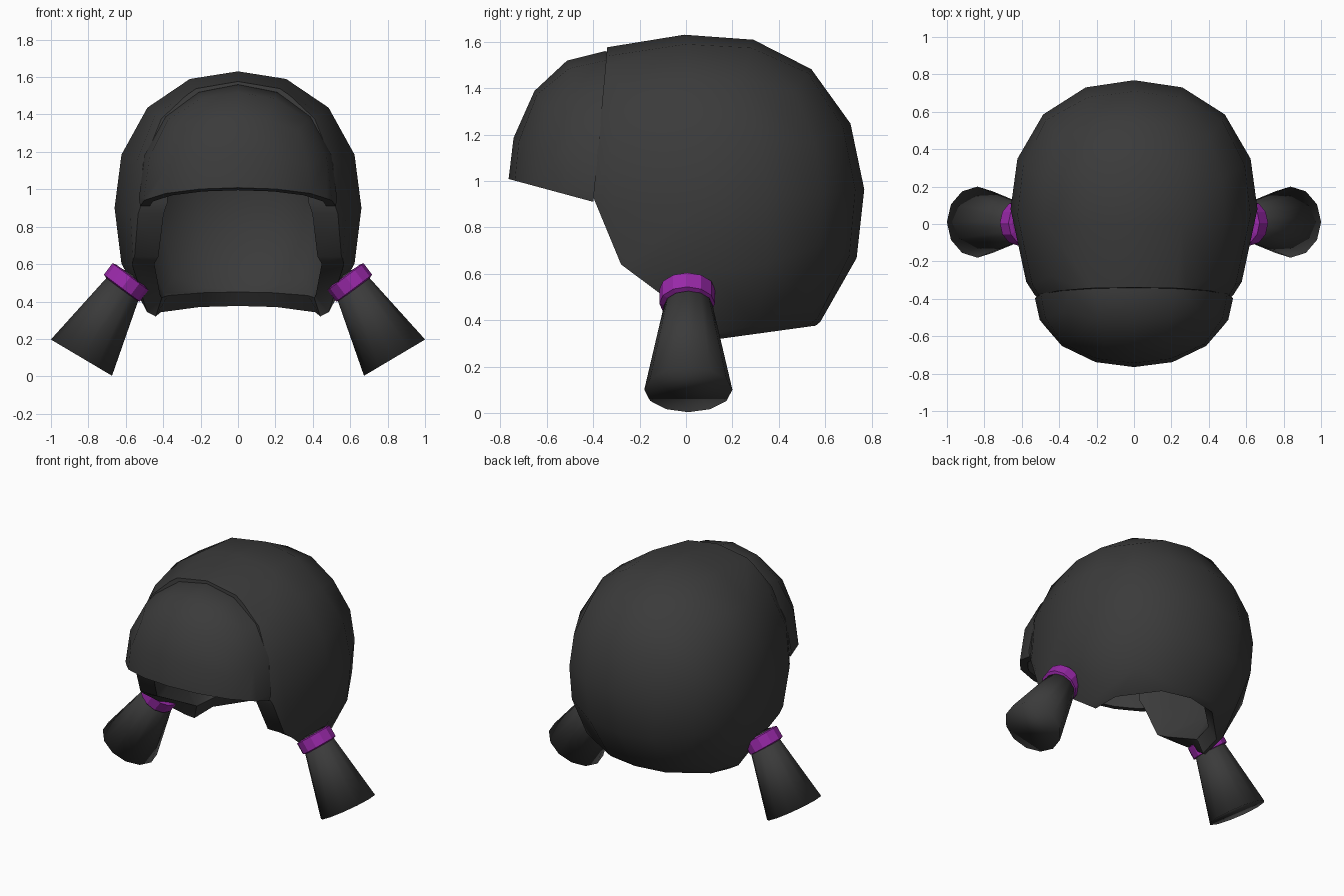
import bpy, bmesh, math
from mathutils import Vector

if "Cube" in bpy.data.objects:
    bpy.data.objects.remove(bpy.data.objects["Cube"])


def material(name, rgb):
    m = bpy.data.materials.new(name)
    m.diffuse_color = (*rgb, 1)
    m.use_nodes = True
    m.node_tree.nodes["Principled BSDF"].inputs["Base Color"].default_value = m.diffuse_color
    return m


charcoal = material("charcoal hair", (0.043, 0.043, 0.043))
purple = material("purple band", (0.32, 0.022, 0.40))


def finish(bm, name, mat, smooth):
    bmesh.ops.recalc_face_normals(bm, faces=bm.faces)
    mesh = bpy.data.meshes.new(name)
    bm.to_mesh(mesh)
    bm.free()
    mesh.materials.append(mat)
    for p in mesh.polygons:
        p.use_smooth = smooth
    obj = bpy.data.objects.new(name, mesh)
    bpy.context.collection.objects.link(obj)
    return obj


def dome(centre, rx, ry, rz, power, taper, lean, outline):
    """Rounded-cube dome trimmed by side-view (y, z) lines.
    ry = (front, back) radii, rz = (lower, upper) radii, lean tips the crown forward."""
    bm = bmesh.new()
    bmesh.ops.create_cube(bm, size=2)
    bmesh.ops.subdivide_edges(bm, edges=bm.edges, cuts=3, use_grid_fill=True)
    for v in bm.verts:
        d = Vector([math.tan(c * math.pi / 4) for c in v.co])
        a = math.radians(lean)
        d = Vector((d.x, d.y * math.cos(a) - d.z * math.sin(a),
                    d.y * math.sin(a) + d.z * math.cos(a)))
        d /= sum(abs(c) ** power for c in d) ** (1 / power)
        x, y, z = d.x * rx, d.y * ry[d.y > 0], d.z * rz[d.z > 0]
        if y < 0:
            x *= 1 - taper * y * y
        elif z < 0:
            y *= 1 - 0.35 * z * z       # nape tucks in
        v.co = Vector((x, y, z)) + Vector(centre)
    for (y0, z0), (y1, z1) in zip(outline, outline[1:]):
        bmesh.ops.bisect_plane(bm, geom=bm.verts[:] + bm.edges[:] + bm.faces[:],
                               plane_co=(0, y0, z0), plane_no=(0, z1 - z0, y0 - y1),
                               clear_outer=True)
    bmesh.ops.remove_doubles(bm, verts=bm.verts, dist=0.008)
    return bm


def shell(name, outer, inner):
    """Join an outer and an inner dome along their open rims."""
    temp = bpy.data.meshes.new("inner")
    inner.to_mesh(temp)
    inner.free()
    outer.from_mesh(temp)
    bpy.data.meshes.remove(temp)
    bmesh.ops.bridge_loops(outer, edges=[e for e in outer.edges if e.is_boundary])
    obj = finish(outer, name, charcoal, True)
    bpy.context.view_layer.objects.active = obj
    obj.select_set(True)
    bpy.ops.object.shade_smooth_by_angle(angle=math.radians(40))
    obj.select_set(False)


# Main hair cap, open at the face and the neck
shell("hair_cap",
      dome((0, 0.08, 0.9), 0.66, (1.0, 0.69), (0.76, 0.732), 2.25, 0.5, 5,
           [(-0.34, 1.57), (-0.40, 0.93), (-0.28, 0.64), (0.15, 0.32), (0.55, 0.375)]),
      dome((0, 0.08, 0.9), 0.555, (0.9, 0.59), (0.66, 0.635), 2.25, 0.85, 5,
           [(-0.34, 1.57), (-0.40, 0.93), (-0.28, 0.64), (0.13, 0.42), (0.5, 0.45)]))

# Bulging fringe over the forehead
shell("fringe",
      dome((0, -0.35, 0.95), 0.54, (0.422, 0.4), (0.6, 0.61), 2.1, 0, 0,
           [(-0.77, 1.01), (-0.40, 0.91), (-0.335, 1.56)]),
      dome((0, -0.35, 0.95), 0.49, (0.37, 0.35), (0.55, 0.56), 2.1, 0, 0,
           [(-0.77, 1.01), (-0.40, 0.91), (-0.335, 1.56)]))


def lathe(name, origin, axis, profile, sides, mat, smooth):
    """Capped rings along an axis; profile is (distance, radius)."""
    bm = bmesh.new()
    axis = axis.normalized()
    u = Vector((0, 1, 0))
    w = axis.cross(u)
    rings = []
    for t, r in profile:
        rings.append([bm.verts.new(origin + axis * t + r * (
            u * math.cos(2 * math.pi * i / sides) + w * math.sin(2 * math.pi * i / sides)))
            for i in range(sides)])
    for a, b in zip(rings, rings[1:]):
        for i in range(sides):
            j = (i + 1) % sides
            bm.faces.new((a[i], a[j], b[j], b[i]))
    bm.faces.new(rings[0])
    bm.faces.new(rings[-1])
    return finish(bm, name, mat, smooth)


# Flared pigtails with their bands, one on each side
for side, s in (("left", -1), ("right", 1)):
    axis = Vector((s * 0.51, 0, -0.86))
    lathe(side + "_pigtail", Vector((s * 0.837, 0.01, 0.1)), axis,
          [(-0.52, 0.085), (0, 0.19)], 12, charcoal, True)
    lathe(side + "_hair_band", Vector((s * 0.598, 0.005, 0.502)), Vector((s * 0.6, 0, -0.8)),
          [(-0.045, 0.1), (-0.038, 0.12), (0.038, 0.12), (0.045, 0.1)], 12, purple, False)
